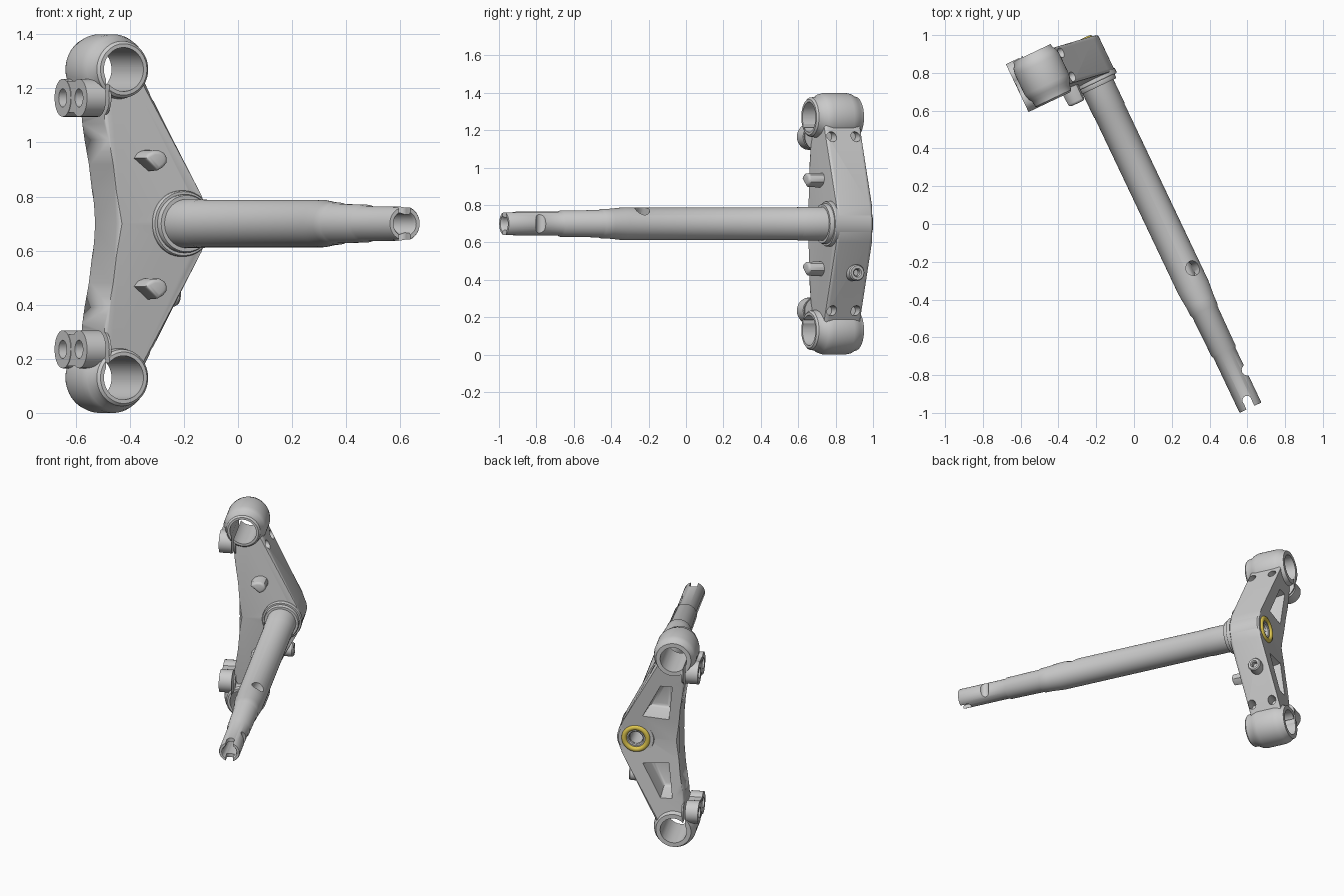
import bpy, bmesh, math
from mathutils import Vector, Matrix

if "Cube" in bpy.data.objects:
    bpy.data.objects.remove(bpy.data.objects["Cube"])

# Local frame: X across the yoke, Y = height offset, Z = down the stem axis
ANG = math.radians(25.4)
S, C = math.sin(ANG), math.cos(ANG)
FRAME = Matrix(((C, 0, S, 0.14 * C), (S, 0, -C, 0.14 * S), (0, 1, 0, 0.70), (0, 0, 0, 1)))


def make(name, bm):
    bmesh.ops.recalc_face_normals(bm, faces=bm.faces)
    me = bpy.data.meshes.new(name)
    bm.to_mesh(me)
    bm.free()
    ob = bpy.data.objects.new(name, me)
    bpy.context.collection.objects.link(ob)
    return ob


def cyl(name, p0, p1, r, n=40):
    p0, p1 = Vector(p0), Vector(p1)
    d = p1 - p0
    m = Matrix.Translation((p0 + p1) / 2) @ d.to_track_quat('Z', 'Y').to_matrix().to_4x4()
    bm = bmesh.new()
    bmesh.ops.create_cone(bm, cap_ends=True, segments=n, radius1=r, radius2=r, depth=d.length, matrix=m)
    return make(name, bm)


def box(name, lo, hi):
    bm = bmesh.new()
    lo, hi = Vector(lo), Vector(hi)
    bmesh.ops.create_cube(bm, size=1, matrix=Matrix.Translation((lo + hi) / 2) @ Matrix.Diagonal((*(hi - lo), 1)))
    return make(name, bm)


def lathe(name, prof, m=Matrix(), n=64):
    """Revolve a closed (radius, z) loop around Z."""
    bm = bmesh.new()
    rings = [[bm.verts.new(m @ Vector((r * math.cos(t), r * math.sin(t), z))) for r, z in prof]
             for t in (2 * math.pi * i / n for i in range(n))]
    k = len(prof)
    for i in range(n):
        a, b = rings[i], rings[(i + 1) % n]
        for j in range(k):
            bm.faces.new((a[j], a[(j + 1) % k], b[(j + 1) % k], b[j]))
    return make(name, bm)


def prism(name, pts, z0, z1, shear=0, end=1, bevel=0, both=True):
    """Extrude an XY outline from z0 to z1; 'end' scales the z1 outline."""
    c = sum((Vector(p) for p in pts), Vector((0, 0))) / len(pts)
    bm = bmesh.new()
    lo = [bm.verts.new((x, y, z0 - shear * y)) for x, y in pts]
    hi = []
    for p in pts:
        q = c + (Vector(p) - c) * end
        hi.append(bm.verts.new((q.x, q.y, z1 - shear * q.y)))
    caps = [bm.faces.new(hi)]
    base = bm.faces.new(lo)
    if both:
        caps.append(base)
    for i in range(len(pts)):
        j = (i + 1) % len(pts)
        bm.faces.new((lo[i], lo[j], hi[j], hi[i]))
    if bevel:
        es = [e for f in caps for e in f.edges if max(abs(v.co.y) for v in e.verts) > 1e-5]
        bmesh.ops.bevel(bm, geom=es, offset=bevel, segments=3, profile=0.5, affect='EDGES')
    return make(name, bm)


def apply(ob, mod):
    bpy.context.view_layer.objects.active = ob
    bpy.ops.object.modifier_apply(modifier=mod.name)


def boolean(ob, others, op):
    for o in others:
        m = ob.modifiers.new('bool', 'BOOLEAN')
        m.operation, m.solver, m.object = op, 'EXACT', o
        apply(ob, m)
        bpy.data.objects.remove(o)


parts = []

# Upper half of the yoke arm
arm = prism('yoke', [(-.263, 0), (-.265, .12), (-.274, .22), (-.288, .31), (-.303, .39), (-.303, .43),
                     (-.26, .50), (-.24, .60), (-.15, .565), (.085, .10), (.108, .05), (.113, 0)],
            -.985, -.775, shear=.085, bevel=.016)
FX, FY = -.24, .57
# Barrel-shaped fork clamp
R = [(.095, -.775), (.105, -.785), (.109, -.815), (.122, -.835), (.130, -.865), (.130, -.985),
     (.124, -1.015), (.114, -1.03), (.108, -1.05)]
bm = bmesh.new()
clamp = lathe('clamp', R + [(.02, -1.05), (.02, -.775)], Matrix.Translation((FX, FY, 0)))
# Pinch-bolt lug with two rounded lobes
LY, LS = .465, (-.985, -.845)
lug = [cyl('lug', (-.39, LY, s), (-.29, LY, s), .07) for s in LS]
lug.append(box('lug_web', (-.388, LY - .055, -.98), (-.292, LY + .062, -.85)))
pocket = prism('pocket', [(-.015, .13), (-.215, .115), (-.245, .40), (-.155, .40)],
               -1.12, -.86, shear=.085, end=.62, bevel=.02, both=False)
boolean(arm, [pocket, cyl('c', (0, 0, -1.2), (0, 0, -.6), .08)], 'DIFFERENCE')
boolean(arm, [clamp] + lug, 'UNION')
cuts = [cyl('c', (FX, FY, -1.2), (FX, FY, -.6), .081, 56),
        box('slit', (-.312, .33, -1.2), (-.299, FY, -.6))]
for s in LS:
    cuts += [cyl('c', (-.45, LY, s), (-.345, LY, s), .034, 24),
             cyl('c', (-.36, LY, s), (-.32, LY, s), .02, 24),
             cyl('c', (-.16, LY, s), (.1, LY, s), .027, 24)]
boolean(arm, cuts, 'DIFFERENCE')
bm = bmesh.new()
bm.from_mesh(arm.data)
bmesh.ops.delete(bm, geom=[f for f in bm.faces if all(abs(v.co.y) < 1e-4 for v in f.verts)], context='FACES')
bm.to_mesh(arm.data)
bm.free()
mir = arm.modifiers.new('mirror', 'MIRROR')
mir.use_axis = (False, True, False)
apply(arm, mir)
parts.append(arm)

# Central boss with the stem bore
parts.append(lathe('stem_boss', [(.042, -.985), (.048, -.99), (.108, -.99), (.117, -.98), (.117, -.78),
                                 (.11, -.77), (.042, -.77)]))
# Bearing seat rings
parts.append(lathe('bearing_seat', [(.07, -.79), (.122, -.79), (.122, -.768), (.118, -.762), (.108, -.762),
                                    (.108, -.745), (.104, -.738), (.07, -.738)]))

# Steering stem, stepped and hollow
stem = lathe('steering_stem', [(.04, -.97), (.09, -.97), (.09, -.60), (.0875, -.595), (.0875, .44), (.08, .52),
                               (.078, .57), (.073, .58), (.070, .81), (.064, .82), (.064, 1.137), (.061, 1.143),
                               (.047, 1.143), (.041, 1.13)])
boolean(stem, [cyl('c', (0, 0, .345), (.06, .104, .345), .04),
               cyl('c', (.07, -.2, .955), (.07, .2, .955), .029),
               cyl('c', (0, -.2, 1.10), (0, .2, 1.10), .024),
               box('c', (-.023, -.2, 1.10), (.023, .2, 1.2))], 'DIFFERENCE')
parts.append(stem)

# Steering stops on the lower face
for name, y in (('upper_stop', .237), ('lower_stop', -.237)):
    pts = [(-.06, .005), (-.045, .024), (-.02, .035), (.01, .036), (.032, .025), (.042, .005),
           (.04, -.015), (.025, -.032), (0, -.045)]
    parts.append(prism(name, [(x - .13, y + dy) for x, dy in pts], -.84, -.705, end=.9, bevel=.014, both=False))

# Threaded side boss on the lower arm
side = Matrix.Translation((0, -.262, -.926)) @ Matrix.Rotation(math.pi / 2, 4, 'Y')
parts.append(lathe('side_boss', [(.018, -.05), (.044, -.05), (.044, .04), (.038, .048), (.024, .048), (.018, .04)],
                   side, 32))
parts.append(cyl('side_boss_plug', (-.03, -.262, -.926), (.015, -.262, -.926), .019, 24))

# Yellow seal ring on top of the boss
ring = lathe('seal_ring', [(.072 + .016 * math.cos(t), -.99 + .014 * math.sin(t))
                           for t in (i * math.pi / 8 for i in range(16))])
mat = bpy.data.materials.new('yellow')
mat.diffuse_color = (.75, .58, .08, 1)
mat.use_nodes = True
mat.node_tree.nodes["Principled BSDF"].inputs["Base Color"].default_value = mat.diffuse_color
ring.data.materials.append(mat)
parts.append(ring)

# Place in the world and shade
for ob in parts:
    ob.matrix_world = FRAME
    bpy.ops.object.select_all(action='DESELECT')
    ob.select_set(True)
    bpy.context.view_layer.objects.active = ob
    bpy.ops.object.shade_smooth_by_angle(angle=math.radians(32))
